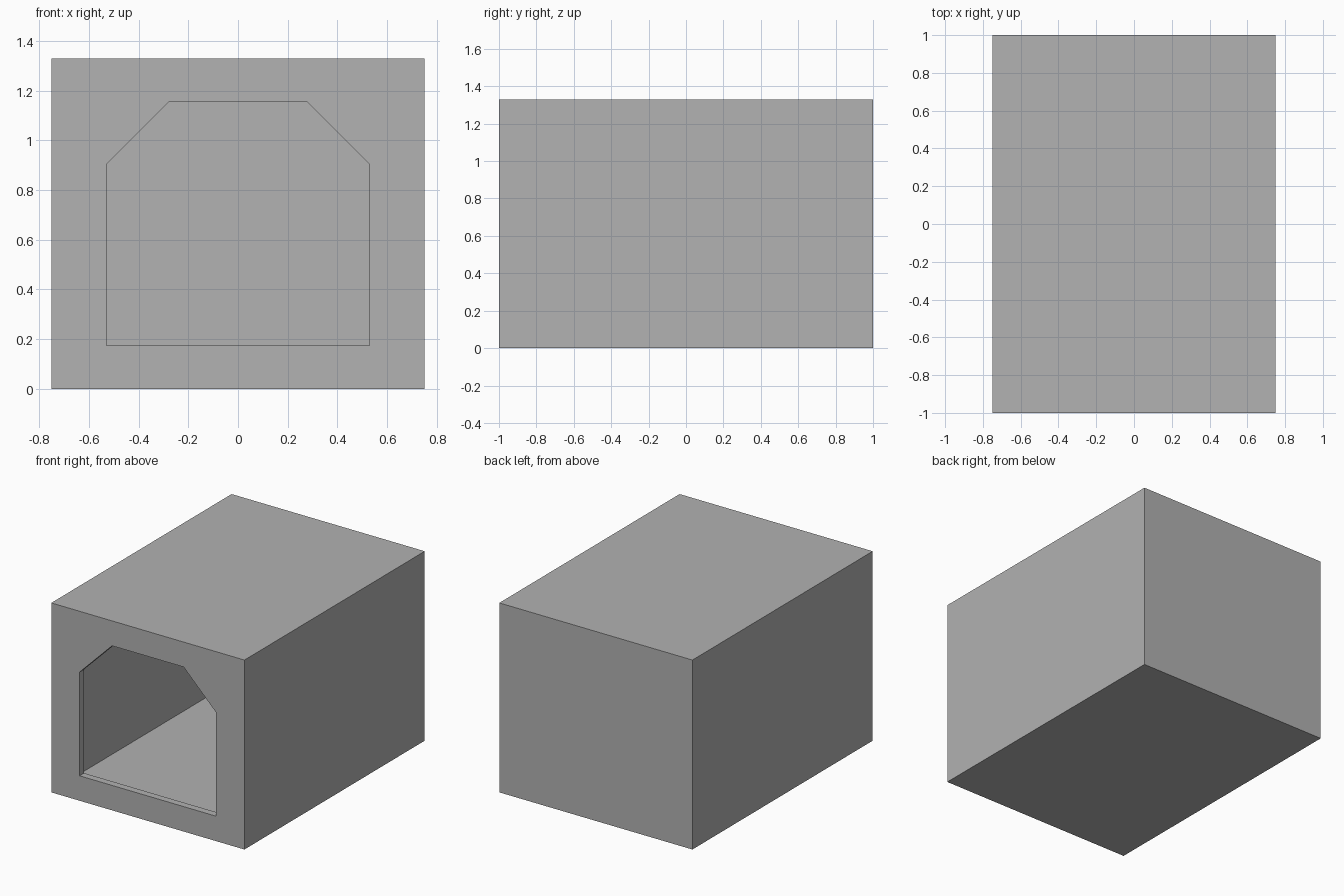
import bpy
import bmesh

WIDTH, LENGTH, HEIGHT = 1.5, 2.0, 1.33
WALL = 0.05

default = bpy.data.objects.get("Cube")
if default:
    bpy.data.objects.remove(default, do_unlink=True)

# Single plain grey
grey = bpy.data.materials.new("plain_grey")
grey.use_nodes = True
colour = (0.445, 0.445, 0.445, 1.0)
grey.diffuse_color = colour
grey.node_tree.nodes["Principled BSDF"].inputs["Base Color"].default_value = colour


def prism(name, outline, y_front, y_back):
    """Extrude an x-z outline along y into a closed solid."""
    bm = bmesh.new()
    face = bm.faces.new([bm.verts.new((x, y_front, z)) for x, z in outline])
    extruded = bmesh.ops.extrude_face_region(bm, geom=[face])["geom"]
    verts = [v for v in extruded if isinstance(v, bmesh.types.BMVert)]
    bmesh.ops.translate(bm, verts=verts, vec=(0, y_back - y_front, 0))
    bmesh.ops.recalc_face_normals(bm, faces=bm.faces)
    mesh = bpy.data.meshes.new(name)
    bm.to_mesh(mesh)
    bm.free()
    mesh.materials.append(grey)
    obj = bpy.data.objects.new(name, mesh)
    bpy.context.collection.objects.link(obj)
    return obj


def mirrored(half):
    """Complete a right-hand outline with its reflection in x."""
    return half + [(-x, z) for x, z in reversed(half)]


def cut(target, cutter):
    mod = target.modifiers.new(cutter.name, "BOOLEAN")
    mod.operation = "DIFFERENCE"
    mod.solver = "EXACT"
    mod.object = cutter
    bpy.context.view_layer.objects.active = target
    bpy.ops.object.modifier_apply(modifier=mod.name)
    bpy.data.objects.remove(cutter, do_unlink=True)


# Outer shell
w, l = WIDTH / 2, LENGTH / 2
shell = prism("box_shell", mirrored([(w, 0), (w, HEIGHT)]), -l, l)

# Hollow chamber inside the walls
chamber = prism("chamber_cutter",
                mirrored([(w - WALL, WALL), (w - WALL, HEIGHT - WALL)]),
                -l + WALL, l - WALL)
cut(shell, chamber)

# Doorway with chamfered upper corners, through the front wall only
doorway = prism("doorway_cutter",
                mirrored([(0.53, 0.175), (0.53, 0.903), (0.278, 1.155)]),
                -l - WALL, -l + 2 * WALL)
cut(shell, doorway)
